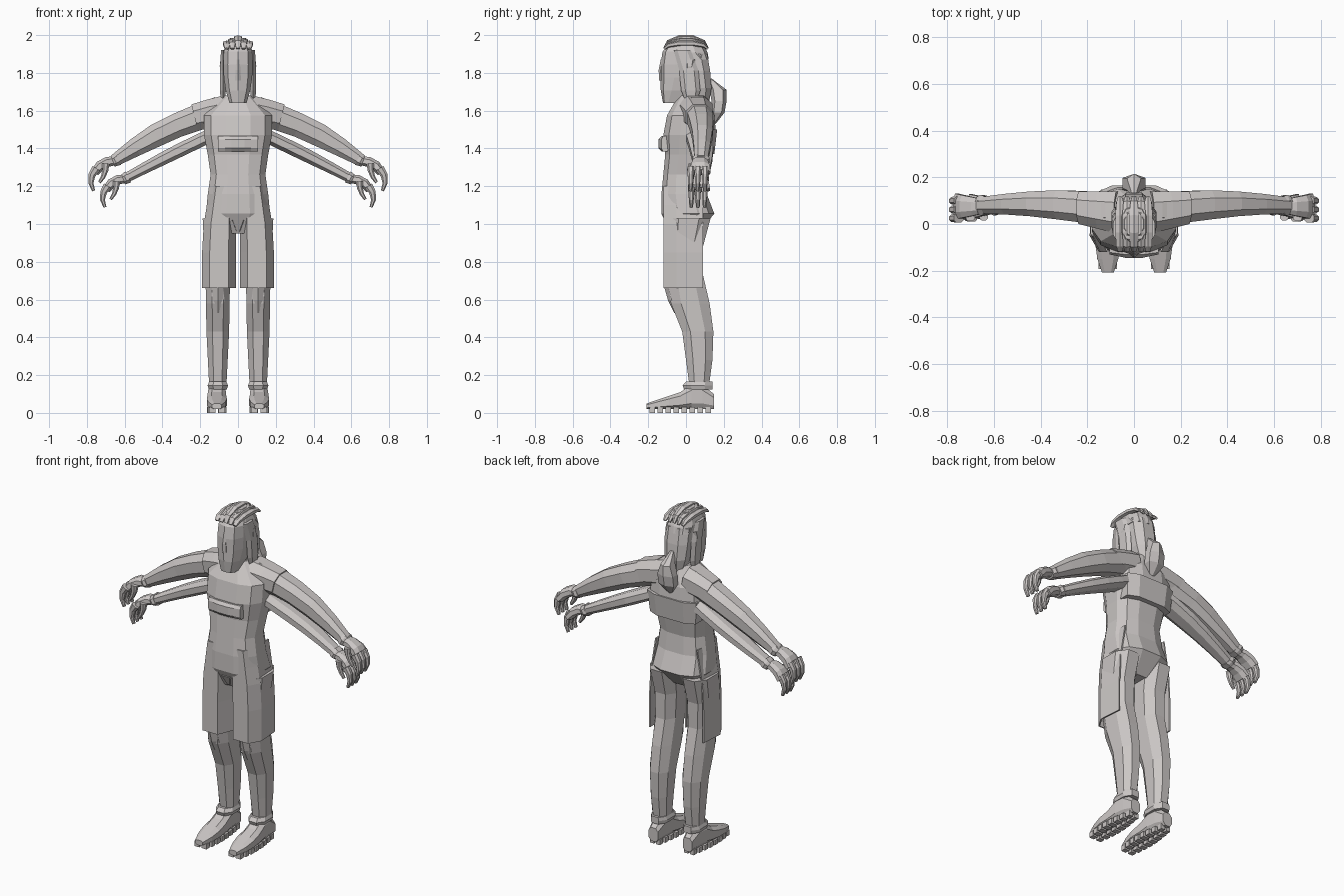
import bpy, bmesh
from math import cos, sin, pi, copysign
from mathutils import Vector

cube = bpy.data.objects.get("Cube")
if cube:
    bpy.data.objects.remove(cube, do_unlink=True)

GREY = (.6, .57, .56, 1)
stone = bpy.data.materials.new("pale_warm_grey")
stone.use_nodes = True
stone.diffuse_color = GREY
stone.node_tree.nodes["Principled BSDF"].inputs["Base Color"].default_value = GREY

SIDEWAYS, DEPTH, UP = Vector((1, 0, 0)), Vector((0, 1, 0)), Vector((0, 0, 1))


def finish(name, bm, mirror=False):
    bmesh.ops.recalc_face_normals(bm, faces=bm.faces)
    mesh = bpy.data.meshes.new(name)
    bm.to_mesh(mesh)
    bm.free()
    mesh.materials.append(stone)
    part = bpy.data.objects.new(name, mesh)
    bpy.context.collection.objects.link(part)
    if mirror:
        part.modifiers.new("Mirror", 'MIRROR')
    return part


def bridge(bm, rows, closed=True):
    # Join consecutive rows of vertices with quads
    for low, high in zip(rows, rows[1:]):
        count = len(low)
        for i in range(count if closed else count - 1):
            j = (i + 1) % count
            bm.faces.new((low[i], low[j], high[j], high[i]))


def spread(values, count):
    # Resample a short list of values evenly along a part
    result = []
    for i in range(count):
        place = i * (len(values) - 1) / (count - 1)
        k = int(place)
        following = values[min(k + 1, len(values) - 1)]
        result.append(values[k] + (following - values[k]) * (place - k))
    return result


def sweep(name, path, widths, depths, side=DEPTH, across=None, sides=8, square=.85, mirror=True):
    # Sweep a rounded section along a path; widths run along the side vector
    bm = bmesh.new()
    path = [Vector(point) for point in path]
    count = len(path)
    rows = []
    for k, (width, depth) in enumerate(zip(spread(widths, count), spread(depths, count))):
        tangent = path[min(k + 1, count - 1)] - path[max(k - 1, 0)]
        other = across or tangent.cross(side).normalized()
        row = []
        for i in range(sides):
            angle = 2 * pi * (i + .5) / sides
            u, v = [copysign((abs(f) / cos(pi / sides)) ** square, f)
                    for f in (cos(angle), sin(angle))]
            row.append(bm.verts.new(path[k] + side * u * width + other * v * depth))
        rows.append(row)
    bridge(bm, rows)
    bm.faces.new(rows[0])
    bm.faces.new(rows[-1])
    return finish(name, bm, mirror)


def column(name, bottom, top, widths, fronts, backs, x=0, **options):
    # Upright part with evenly spaced levels and a front and back outline
    count = max(len(widths), len(fronts), len(backs))
    front, back = spread(fronts, count), spread(backs, count)
    path = [(x, (f + b) / 2, z) for f, b, z in zip(front, back, spread((bottom, top), count))]
    depths = [(b - f) / 2 for f, b in zip(front, back)]
    return sweep(name, path, widths, depths, side=SIDEWAYS, across=DEPTH, mirror=x != 0, **options)


def curl(start, angle, turn, step, count=4):
    # Path that bends by a steady turn as it leaves its start
    path = [Vector(start)]
    for i in range(count - 1):
        heading = angle + turn * i
        path.append(path[-1] + step * (SIDEWAYS * cos(heading) + UP * sin(heading)))
    return path


# Torso and neck
column("torso", .95, 1.68, sides=12, square=.75,
       widths=(.1, .17, .16, .145, .16, .18, .18, .07),
       fronts=(-.08, -.13, -.13, -.12, -.11, -.12, -.1, -.04),
       backs=(.06, .15, .11, .1, .12, .16, .15, .11))
column("neck", 1.6, 1.76, widths=(.07, .055, .055), fronts=(-.04,), backs=(.1,))

# Short vest with a stepped hem across the back
column("vest_back", 1.37, 1.5, widths=(.15, .16), fronts=(.02,), backs=(.15, .165), square=.6)

# Raised chest pouch
sweep("chest_pouch", [(x, -.11, 1.425) for x in spread((-.105, .105), 7)],
      widths=(.02, .035, .035, .02), depths=(.04,), across=UP, square=.6, mirror=False)

# Thigh panels, open at the back
outline = ((.01, -.02), (.05, -.12), (.15, -.12), (.19, -.05), (.18, .09))
bm = bmesh.new()
rows = []
for z in (.66, .85, 1, 1.1, 1.2):
    narrowing = min(1, 1 - .9 * (z - .95))
    rows.append([bm.verts.new((x * narrowing, y, z)) for x, y in outline])
bridge(bm, rows, closed=False)
panel = finish("thigh_panel", bm)
panel.modifiers.new("Thickness", 'SOLIDIFY').thickness = .008
panel.modifiers.new("Mirror", 'MIRROR')
column("crotch_wedge", .96, 1.02, widths=(.015, .06), fronts=(-.09, -.12), backs=(.05, .08))

# Legs, knee pads and boot cuffs
LEG = .107
column("leg", .13, 1.03, x=LEG, widths=(.045, .06, .065, .08),
       fronts=(.02, 0, -.02, -.08, -.1, -.1, -.1),
       backs=(.12, .14, .145, .125, .09, .09, .13))
column("knee_pad", .53, .66, x=LEG, sides=6, square=.7,
       widths=(.03, .036, .03), fronts=(-.06, -.09, -.108), backs=(0,))
column("boot_cuff", .125, .165, x=LEG,
       widths=(.048, .054, .046), fronts=(-.01, -.018, 0), backs=(.14,))

# Shoes with lugged soles
HEEL, TOE = .147, -.208
tops = (.1, .15, .15, .11, .09, .07, .05)
shoe_path = [(.112, y, top / 2 + .01) for y, top in zip(spread((HEEL, TOE), len(tops)), tops)]
sweep("shoe", shoe_path, side=SIDEWAYS, across=UP, square=.7,
      widths=(.03, .045, .05, .055, .025), depths=[top / 2 - .01 for top in tops])
bm = bmesh.new()
for i, y in enumerate(spread((HEEL - .03, TOE + .03), 8)):
    reach = .032 + .02 * sin(pi * i / 8)
    for direction in (-1, 1):
        lug = bmesh.ops.create_cube(bm, size=1)["verts"]
        bmesh.ops.scale(bm, vec=(reach * .8, .03, .03), verts=lug)
        bmesh.ops.translate(bm, vec=(.112 + direction * reach * .6, y, .015), verts=lug)
finish("sole_lugs", bm, mirror=True)


def arm(label, shoulder, wrist, bow, depths, size):
    # Arm bowed between shoulder and wrist, ending in a clawed hand
    shoulder, wrist = Vector(shoulder), Vector(wrist)
    path = [shoulder.lerp(wrist, t) + (UP * bow + DEPTH * .015) * sin(pi * t)
            for t in spread((0, 1), 6)]
    sweep(label + "_arm", path, widths=(.07, .065, .05, .035), depths=depths)

    def reach(part, offset, angle, turn, step, widths, depths, **options):
        path = curl(wrist + Vector(offset) * size, angle, turn, step * size, **options)
        sweep(label + part, path, [w * size for w in widths], [d * size for d in depths])

    reach("_cuff", (-.02, 0, .01), -.5, 0, .018, (.04, .045, .036), (.035, .028), count=3)
    reach("_palm", (-.01, -.005, 0), -.12, -.38, .045, (.03, .045, .055), (.022, .03, .022))
    for finger, y in zip(("_index", "_middle", "_little"), (-.055, -.018, .02)):
        reach(finger + "_finger", (.095, y, -.04), -1, -.45, .043, (.019, .01), (.024, .008))
    reach("_thumb", (.045, -.05, -.015), -1.5, .25, .036, (.018, .009), (.02, .008))


# Two pairs of arms, with shoulder caps bridging into the chest
arm("upper", (.1, .06, 1.6), (.655, .08, 1.335), bow=.03, depths=(.075, .065, .06, .032), size=1)
arm("lower", (.1, .06, 1.49), (.6, .08, 1.24), bow=.005, depths=(.036, .036, .025), size=.95)
sweep("shoulder", [(.07, .05, 1.6), (.15, .06, 1.585), (.23, .07, 1.565)],
      widths=(.09, .07), depths=(.08, .07))

# Head with a long flat face
column("head", 1.64, 1.98, sides=10, square=.75,
       widths=(.045, .065, .075, .078, .075, .05),
       fronts=(-.12, -.13, -.13, -.13, -.12, -.07),
       backs=(-.03, .06, .11, .115, .105, .07))
column("nose_bridge", 1.76, 1.87, widths=(.016, .01), sides=6,
       fronts=(-.14, -.142, -.132), backs=(-.1,))
column("ear", 1.8, 1.87, x=.083, sides=6, widths=(.008, .014, .01), fronts=(0,), backs=(.03, .045))

# Swept hair: cap, strands over the crown, locks beside the face
column("hair_cap", 1.87, 1.985, sides=10, widths=(.078, .078, .065, .04),
       fronts=(0, -.09, -.08, -.05), backs=(.118, .11, .09, .05))
for i, x in enumerate(spread((-.06, .06), 5)):
    rise = .06 - abs(x) / 2
    arch = [(x, -.115 * cos(a), 1.928 + rise * sin(a)) for a in spread((0, pi), 6)]
    sweep(f"crown_strand_{i + 1}", arch, side=SIDEWAYS, sides=6, mirror=False,
          widths=(.01, .02, .02, .008), depths=(.006, .013, .013, .006))
column("face_lock", 1.6, 1.92, x=.08, sides=6, widths=(.006, .016, .016, .01),
       fronts=(.02, -.02, -.03, -.06), backs=(.04, .07, .06, .02))
column("nape_hair", 1.63, 1.9, widths=(.04, .068, .076, .074),
       fronts=(.06, .02, 0, -.02), backs=(.12, .135, .128, .112))

# Pointed tail of hair hanging behind the neck
column("hair_tail", 1.53, 1.77, sides=6, widths=(.015, .05, .05, .03, .01),
       fronts=(.13, .14, .12), backs=(.155, .2, .21, .21, .135))
